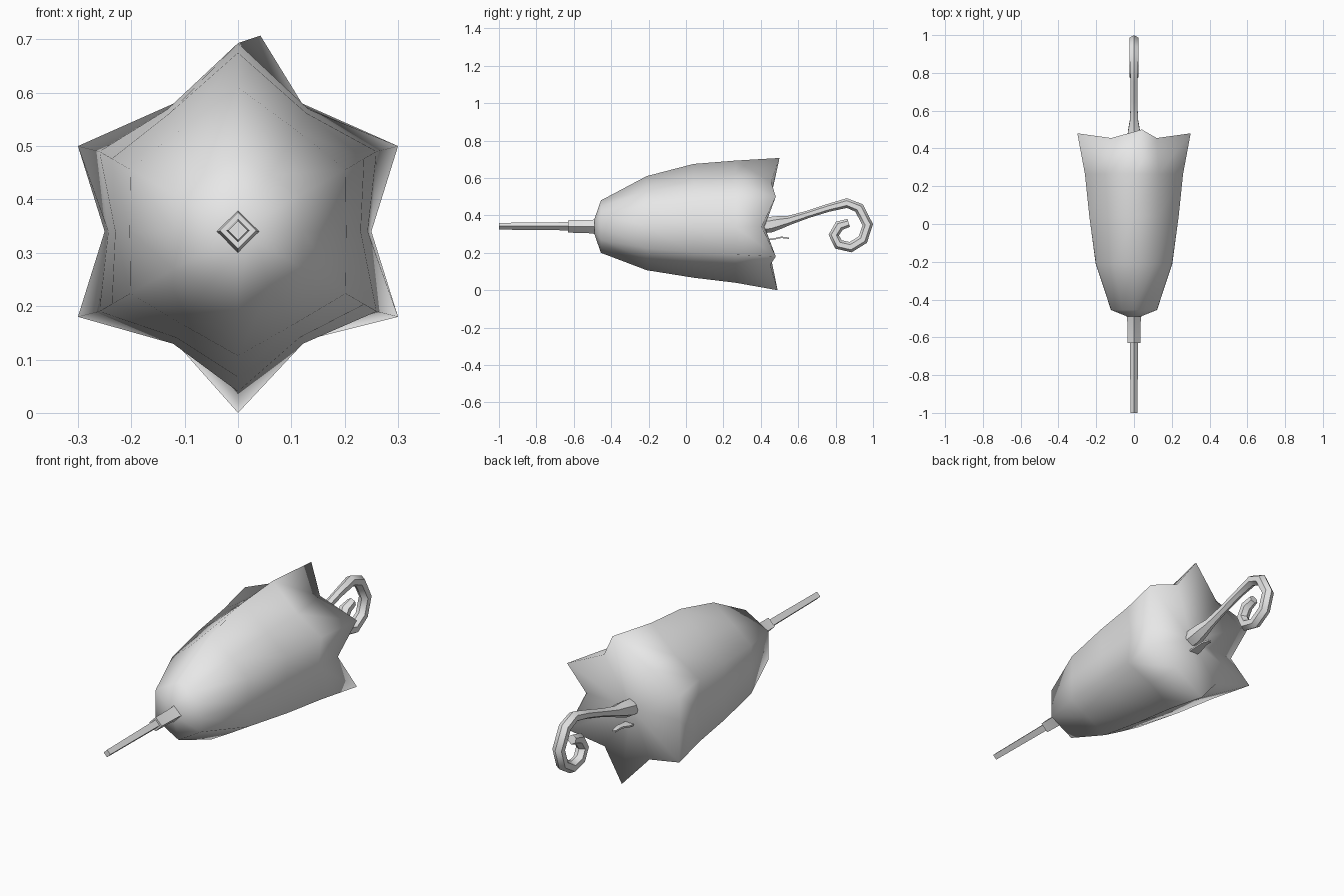
import bpy, bmesh, math
from mathutils import Vector

if "Cube" in bpy.data.objects:
    bpy.data.objects.remove(bpy.data.objects["Cube"])

AXIS_Z = 0.34
grey = bpy.data.materials.new("light_grey")
grey.diffuse_color = (0.8, 0.8, 0.8, 1)
grey.use_nodes = True
grey.node_tree.nodes["Principled BSDF"].inputs["Base Color"].default_value = grey.diffuse_color


def skin(name, rings, start=None, end=None, sharp=None):
    """Join rings of points into a skin; start/end are closing points."""
    bm = bmesh.new()
    loops = [[bm.verts.new(p) for p in ring] for ring in rings]
    n = len(loops[0])
    for a, b in zip(loops, loops[1:]):
        for i in range(n):
            j = (i + 1) % n
            bm.faces.new((a[i], a[j], b[j], b[i]))
    for loop, point in ((loops[0], start), (loops[-1], end)):
        if point is None:
            bm.faces.new(loop)
        else:
            c = bm.verts.new(point)
            for i in range(n):
                bm.faces.new((loop[i], loop[(i + 1) % n], c))
    bmesh.ops.recalc_face_normals(bm, faces=bm.faces)
    for f in bm.faces:
        f.smooth = True
    mesh = bpy.data.meshes.new(name)
    bm.to_mesh(mesh)
    bm.free()
    mesh.materials.append(grey)
    ob = bpy.data.objects.new(name, mesh)
    bpy.context.collection.objects.link(ob)
    if sharp:
        bpy.context.view_layer.objects.active = ob
        ob.select_set(True)
        bpy.ops.object.shade_smooth_by_angle(angle=math.radians(sharp))
        ob.select_set(False)
    return ob


def tube(name, path, sides, sharp=None):
    """Tube in the x = 0 plane; path entries are (y, z, radius)."""
    pts = [Vector((0, y, z)) for y, z, r in path]
    rings = []
    for k, p in enumerate(pts):
        t = (pts[min(k + 1, len(pts) - 1)] - pts[max(k - 1, 0)]).normalized()
        u = Vector((0, -t.z, t.y))
        r = path[k][2]
        rings.append([p + u * r * math.cos(math.tau * i / sides)
                      + Vector((r * math.sin(math.tau * i / sides), 0, 0))
                      for i in range(sides)])
    return skin(name, rings, sharp=sharp)


# Folded canopy: six ribs with hollows between them
# each row: y, rib radius, top rib radius, hollow radius
rows = [(-0.49, 0.04, 0.04, 0.035),
        (-0.455, 0.14, 0.14, 0.122),
        (-0.21, 0.233, 0.27, 0.203),
        (0.04, 0.273, 0.335, 0.23),
        (0.265, 0.30, 0.353, 0.243)]
canopy_rings = []
for y, rib, top, hollow in rows:
    ring = []
    for i in range(12):
        a = math.radians(90 - 30 * i)
        r = hollow if i % 2 else rib
        if i == 0:
            r = top
        elif i in (1, 11):
            r = hollow * (1 + 0.5 * (top / rib - 1))
        ring.append((r * math.cos(a), y, AXIS_Z + r * math.sin(a)))
    canopy_rings.append(ring)
# flared star rim, clockwise from the top point
right = [(0.12, 0.455, 0.58), (0.30, 0.48, 0.50), (0.25, 0.405, 0.34),
         (0.30, 0.48, 0.18), (0.12, 0.45, 0.135)]
left = [(-x, y, z) for x, y, z in reversed(right)]
canopy_rings.append([(0.042, 0.50, 0.707)] + right + [(0, 0.49, 0.0)] + left)
skin("canopy", canopy_rings, (0, -0.49, AXIS_Z), (0, 0.42, AXIS_Z))

# Square ferrule and spike at the front
tube("ferrule", [(-0.63, 0.342, 0.034), (-0.50, 0.34, 0.036),
                 (-0.47, 0.34, 0.046)], 4, 60)
tube("spike", [(-1.0, 0.342, 0.018), (-0.62, 0.342, 0.022)], 4, 60)

# Curled handle
tube("handle", [(0.40, 0.345, 0.04), (0.45, 0.35, 0.042), (0.50, 0.362, 0.035),
                (0.55, 0.373, 0.025), (0.65, 0.405, 0.02), (0.76, 0.44, 0.021),
                (0.86, 0.466, 0.026), (0.925, 0.44, 0.028), (0.972, 0.35, 0.028),
                (0.945, 0.27, 0.028), (0.88, 0.23, 0.028), (0.815, 0.245, 0.028),
                (0.79, 0.295, 0.028), (0.82, 0.345, 0.028), (0.87, 0.36, 0.022)],
     6, 50)

# Small closing strap under the handle
strap = [(0.40, 0.268, 0.024), (0.46, 0.272, 0.022), (0.51, 0.283, 0.014),
         (0.55, 0.278, 0.008)]
skin("strap", [[(-w, y, z - 0.004), (w, y, z - 0.004),
                (w, y, z + 0.004), (-w, y, z + 0.004)] for y, z, w in strap],
     sharp=50)
